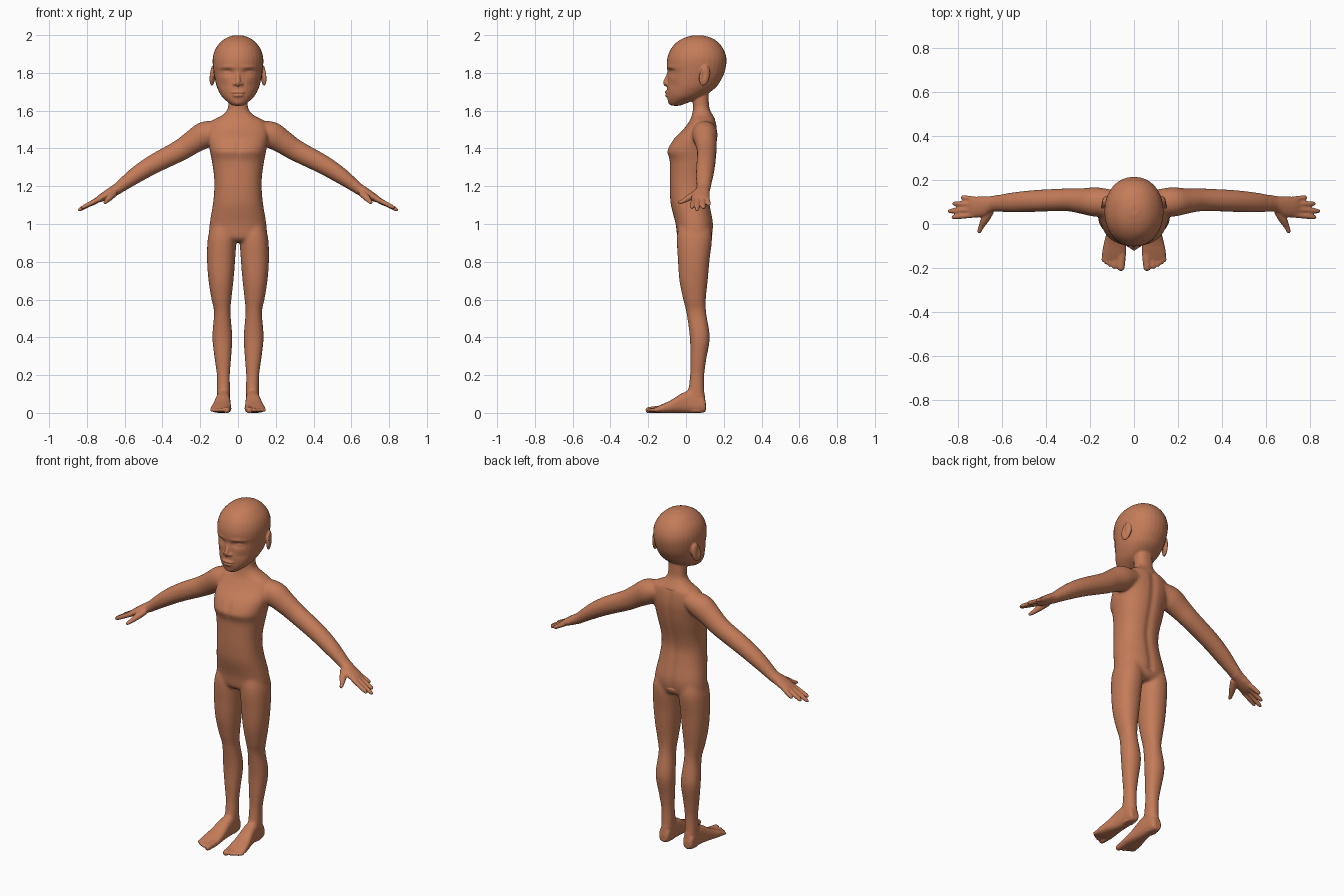
import bpy, bmesh, math
from mathutils import Vector, Matrix

skin = bpy.data.materials.new("skin brown")
skin.diffuse_color = (0.55, 0.2, 0.1, 1)
bm = bmesh.new()


def smooth_rows(rows, steps=5):
    """Catmull-Rom interpolation of rows of numbers."""
    out = []
    for i in range(len(rows) - 1):
        a, b, c, d = (rows[max(i - 1, 0)], rows[i], rows[i + 1], rows[min(i + 2, len(rows) - 1)])
        for s in range(steps):
            t = s / steps
            out.append([0.5 * (2 * q + (r - p) * t + (2 * p - 5 * q + 4 * r - u) * t * t
                               + (3 * q - p - 3 * r + u) * t ** 3) for p, q, r, u in zip(a, b, c, d)])
    return out + [list(rows[-1])]


def skin_rings(rings):
    """Closed surface through rings of (centre, half axis u, half axis v, exponent)."""
    n, loops = 32, []
    for c, u, v, e in rings:
        loop = []
        for k in range(n):
            a = 2 * math.pi * k / n
            ca, sa = math.cos(a), math.sin(a)
            loop.append(bm.verts.new(c + u * math.copysign(abs(ca) ** (2 / e), ca)
                                     + v * math.copysign(abs(sa) ** (2 / e), sa)))
        loops.append(loop)
    for A, B in zip(loops, loops[1:]):
        for k in range(n):
            bm.faces.new((A[k], A[(k + 1) % n], B[(k + 1) % n], B[k]))
    bm.faces.new(loops[0][::-1])
    bm.faces.new(loops[-1])


def stack(rows, side=1, e=2.2):
    """Horizontal slices: z, x min, x max, y front, y back."""
    skin_rings([(Vector((side * (a + b) / 2, (f + k) / 2, z)), Vector(((b - a) / 2, 0, 0)),
                 Vector((0, (k - f) / 2, 0)), e) for z, a, b, f, k in smooth_rows(rows)])


def tube(rows, side=1, e=2.0, steps=5):
    """Limb along a path: x, y, z, thickness radius, width radius."""
    rows = smooth_rows(rows, steps)
    pts = [Vector((side * r[0], r[1], r[2])) for r in rows]
    rings = []
    for i, r in enumerate(rows):
        t = (pts[min(i + 1, len(pts) - 1)] - pts[max(i - 1, 0)]).normalized()
        u = t.cross(Vector((0, 1, 0)) if abs(t.y) < 0.7 else Vector((1, 0, 0))).normalized()
        rings.append((pts[i], u * r[3], t.cross(u) * r[4], e))
    skin_rings(rings)


def ball(c, radii, rot=None):
    m = Matrix.Translation(c) @ (rot or Matrix()) @ Matrix.Diagonal((*radii, 1))
    bmesh.ops.create_uvsphere(bm, u_segments=24, v_segments=16, radius=1, matrix=m)


def digit(a, b, r, side):
    """Finger or toe with a rounded tip."""
    a, b = Vector(a), Vector(b)
    tube([(*a.lerp(b, t), r * k, r * k) for t, k in
          ((0, 1.1), (0.45, 1.0), (0.8, 0.92), (0.94, 0.7), (1, 0.3))], side)


# torso and neck
stack([(z, -w, w, f, b) for z, w, f, b in (
    (0.905, 0.10, -0.02, 0.11), (0.93, 0.15, -0.045, 0.135), (1.0, 0.15, -0.055, 0.145),
    (1.1, 0.134, -0.08, 0.128), (1.18, 0.126, -0.086, 0.117), (1.25, 0.127, -0.086, 0.125),
    (1.33, 0.138, -0.086, 0.145), (1.365, 0.145, -0.096, 0.153), (1.39, 0.15, -0.1, 0.158),
    (1.45, 0.16, -0.065, 0.166), (1.50, 0.16, -0.015, 0.165), (1.545, 0.14, 0.018, 0.158),
    (1.575, 0.085, 0.03, 0.143), (1.61, 0.055, 0.037, 0.125), (1.66, 0.051, 0.034, 0.12),
    (1.72, 0.05, 0.03, 0.12))], e=2.3)

# head
stack([(z, -w, w, f, b) for z, w, f, b in (
    (1.626, 0.024, -0.078, -0.035), (1.642, 0.05, -0.093, 0.01), (1.675, 0.086, -0.1, 0.09),
    (1.72, 0.110, -0.101, 0.155), (1.76, 0.121, -0.098, 0.184), (1.80, 0.128, -0.098, 0.203),
    (1.85, 0.134, -0.102, 0.214), (1.89, 0.132, -0.096, 0.212), (1.93, 0.118, -0.078, 0.196),
    (1.965, 0.090, -0.046, 0.167), (1.987, 0.058, -0.005, 0.13), (1.999, 0.02, 0.04, 0.085))], e=2.1)

# nose and lips
tube([(0, -0.086, 1.815, 0.010, 0.009), (0, -0.098, 1.78, 0.011, 0.010),
      (0, -0.106, 1.75, 0.014, 0.015), (0, -0.1, 1.733, 0.010, 0.014)])
ball((0, -0.098, 1.697), (0.036, 0.014, 0.008))
ball((0, -0.097, 1.681), (0.030, 0.014, 0.009))
ball((0, -0.078, 1.648), (0.03, 0.018, 0.018))

for s in (1, -1):
    # nostril wings and ears
    ball((s * 0.017, -0.098, 1.742), (0.011, 0.013, 0.010))
    ear_rot = Matrix.Rotation(s * 0.35, 4, 'Z') @ Matrix.Rotation(-0.2, 4, 'X')
    ball((s * 0.136, 0.098, 1.785), (0.013, 0.03, 0.055), ear_rot)

    # arm and palm
    tube([(0.09, 0.1, 1.5, 0.045, 0.055), (0.17, 0.1, 1.475, 0.07, 0.067),
          (0.24, 0.105, 1.433, 0.063, 0.058), (0.31, 0.11, 1.388, 0.057, 0.052),
          (0.45, 0.105, 1.315, 0.051, 0.05), (0.55, 0.098, 1.252, 0.043, 0.046),
          (0.63, 0.093, 1.192, 0.031, 0.037), (0.66, 0.088, 1.174, 0.028, 0.038),
          (0.69, 0.08, 1.157, 0.025, 0.047), (0.73, 0.076, 1.135, 0.019, 0.047),
          (0.752, 0.077, 1.123, 0.012, 0.042)], s)
    # fingers and thumb
    for a, b in (((0.73, 0.042, 1.134), (0.83, 0.030, 1.084)), ((0.73, 0.066, 1.137), (0.848, 0.058, 1.071)),
                 ((0.73, 0.09, 1.135), (0.825, 0.093, 1.083)), ((0.72, 0.111, 1.137), (0.787, 0.122, 1.100))):
        digit(a, b, 0.0125, s)
    tube([(0.655, 0.06, 1.165, 0.018, 0.02), (0.678, 0.02, 1.142, 0.017, 0.019),
          (0.695, -0.012, 1.123, 0.012, 0.013), (0.705, -0.036, 1.113, 0.009, 0.009),
          (0.708, -0.042, 1.111, 0.003, 0.003)], s)

    # leg
    stack([(1.02, 0.03, 0.13, -0.03, 0.12), (0.93, 0.010, 0.159, -0.048, 0.138), (0.81, 0.015, 0.164, -0.043, 0.125),
           (0.7, 0.024, 0.156, -0.035, 0.115), (0.6, 0.035, 0.14, -0.015, 0.105),
           (0.53, 0.04, 0.127, 0.002, 0.107), (0.4, 0.03, 0.136, 0.02, 0.126),
           (0.28, 0.037, 0.123, 0.022, 0.107), (0.2, 0.043, 0.112, 0.021, 0.097),
           (0.12, 0.042, 0.111, 0.012, 0.097), (0.05, 0.046, 0.110, 0.0, 0.104),
           (0.004, 0.055, 0.105, 0.01, 0.098)], s)
    # foot: slices from heel to ball (y, x in, x out, z low, z high)
    skin_rings([(Vector((s * (a + b) / 2, y, (l + h) / 2)), Vector(((b - a) / 2, 0, 0)),
                 Vector((0, 0, (h - l) / 2)), 2.6) for y, a, b, l, h in smooth_rows([
        (0.105, 0.06, 0.1, 0.012, 0.05), (0.09, 0.047, 0.11, 0.001, 0.09), (0.03, 0.042, 0.113, 0, 0.12),
        (-0.02, 0.04, 0.12, 0, 0.105), (-0.08, 0.037, 0.135, 0, 0.067), (-0.13, 0.035, 0.145, 0, 0.044),
        (-0.16, 0.04, 0.143, 0.003, 0.03)])])
    # toes
    for a, b, r in ((0.056, (0.06, -0.214), 0.018), (0.086, (0.09, -0.205), 0.012),
                    (0.104, (0.11, -0.195), 0.011), (0.12, (0.127, -0.184), 0.011),
                    (0.134, (0.141, -0.172), 0.010)):
        digit((a, -0.135, 0.02), (*b, 0.013), r, s)

# fuse all parts into one continuous skin
bmesh.ops.recalc_face_normals(bm, faces=bm.faces)
mesh = bpy.data.meshes.new("body")
bm.to_mesh(mesh)
body = bpy.data.objects.new("body", mesh)
bpy.context.collection.objects.link(body)
fuse = body.modifiers.new("fuse", 'REMESH')
fuse.mode, fuse.voxel_size = 'VOXEL', 0.005
soft = body.modifiers.new("soften", 'SMOOTH')
soft.factor, soft.iterations = 0.5, 4
fused = bpy.data.meshes.new_from_object(body.evaluated_get(bpy.context.evaluated_depsgraph_get()))
body.modifiers.clear()
body.data = fused

# blend the joints, leaving face, hands and feet crisp
bm.clear()
bm.from_mesh(fused)
zone = [v for v in bm.verts if abs(v.co.x) < 0.62 and 0.1 < v.co.z < 1.61]
for _ in range(16):
    bmesh.ops.smooth_vert(bm, verts=zone, factor=0.5, use_axis_x=True, use_axis_y=True, use_axis_z=True)

# face and body details pressed in (+y) or pulled out (-y): x, z, radius x, radius z, depth
details = [(0.056, 1.803, 0.030, 0.016, 0.016), (0.06, 1.830, 0.04, 0.010, -0.005),
           (0.060, 1.800, 0.020, 0.008, -0.010), (0.060, 1.799, 0.018, 0.0025, 0.004),
           (0.0, 1.689, 0.03, 0.003, 0.005), (0.009, 1.733, 0.005, 0.004, 0.006),
           (0.075, 1.735, 0.025, 0.02, 0.004), (0.0, 1.40, 0.016, 0.04, 0.006)]
for v in bm.verts:
    if v.co.y < 0.0 and v.co.z > 1.2 and abs(v.co.x) < 0.2:
        x, z = abs(v.co.x), v.co.z
        v.co.y += sum(d * math.exp(-((x - a) / p) ** 2 - ((z - b) / q) ** 2) for a, b, p, q, d in details)
    # hollow of the ear
    if abs(v.co.x) > 0.135 and v.co.z > 1.7:
        g = math.exp(-((v.co.y - 0.093) / 0.012) ** 2 - ((v.co.z - 1.79) / 0.03) ** 2)
        v.co.x -= math.copysign(0.008 * g, v.co.x)
    # spine groove
    if v.co.y > 0.08 and 0.95 < v.co.z < 1.55:
        v.co.y -= 0.007 * math.exp(-(v.co.x / 0.022) ** 2)
bm.to_mesh(fused)
bm.free()
fused.materials.clear()
fused.materials.append(skin)
fused.polygons.foreach_set("material_index", [0] * len(fused.polygons))
fused.shade_smooth()
